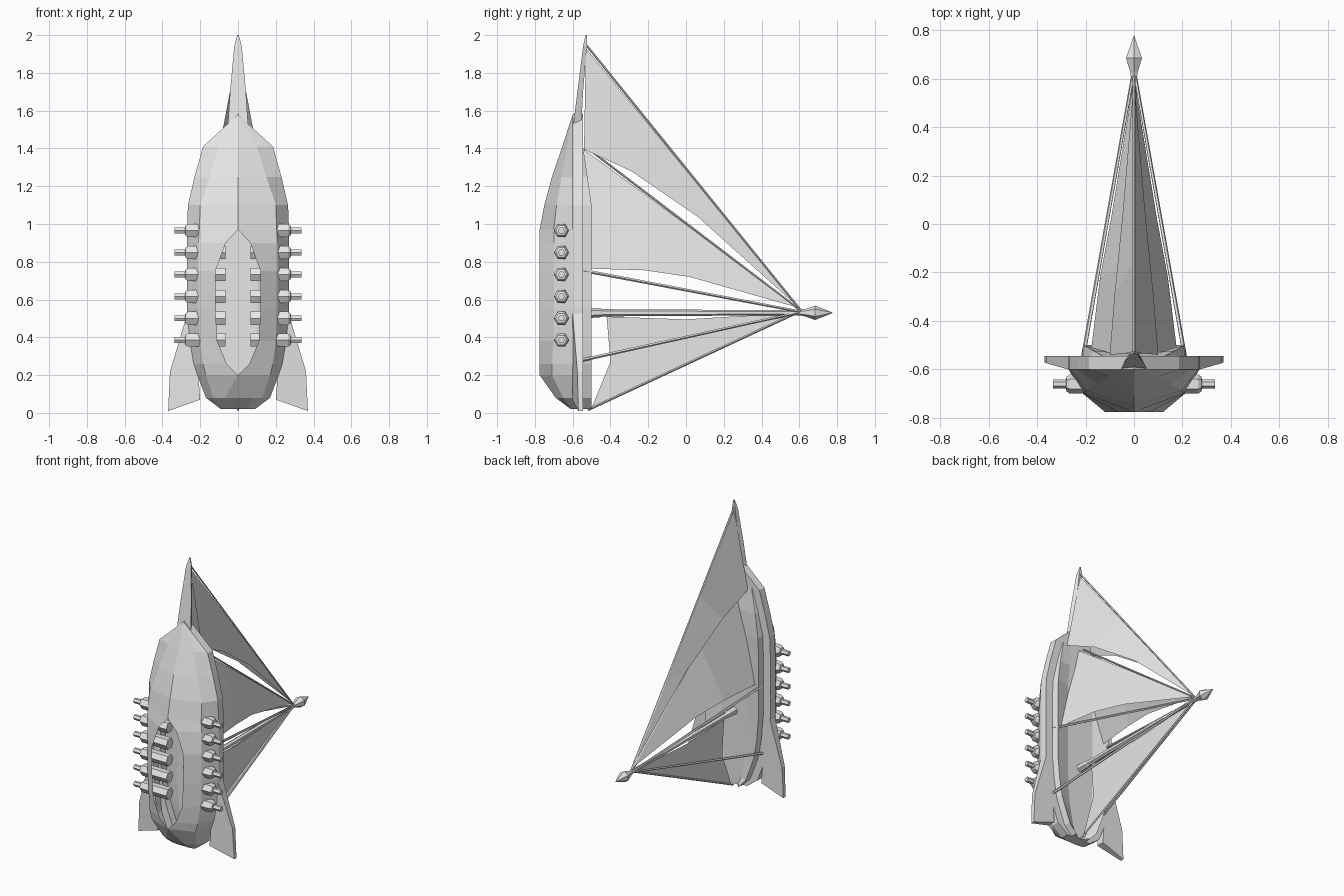
import bpy, bmesh, math
from mathutils import Vector

cube = bpy.data.objects.get("Cube")
if cube:
    bpy.data.objects.remove(cube, do_unlink=True)

grey = bpy.data.materials.new("plain_grey")
grey.use_nodes = True
grey.diffuse_color = (0.8, 0.8, 0.8, 1)
grey.node_tree.nodes["Principled BSDF"].inputs["Base Color"].default_value = grey.diffuse_color


def loft(name, rings, closed=True, caps=True, mirror=False, skip=None):
    """Join rings of points with quads; skip(ring, point) leaves a face open."""
    bm = bmesh.new()
    rows = [[bm.verts.new(p) for p in ring] for ring in rings]
    count = len(rows[0])
    for i in range(len(rows) - 1):
        for j in range(count if closed else count - 1):
            if skip and skip(i, j):
                continue
            k = (j + 1) % count
            bm.faces.new((rows[i][j], rows[i][k], rows[i + 1][k], rows[i + 1][j]))
    if caps:
        bm.faces.new(rows[0])
        bm.faces.new(rows[-1])
    bmesh.ops.remove_doubles(bm, verts=bm.verts, dist=0.0005)
    bmesh.ops.recalc_face_normals(bm, faces=bm.faces)
    mesh = bpy.data.meshes.new(name)
    bm.to_mesh(mesh)
    bm.free()
    mesh.materials.append(grey)
    obj = bpy.data.objects.new(name, mesh)
    bpy.context.collection.objects.link(obj)
    if mirror:
        mod = obj.modifiers.new("mirror", 'MIRROR')
        mod.use_clip = True
    return obj


def lathe(name, start, end, profile, sides=6, mirror=False):
    """Turned part along a line; profile holds (fraction along, radius)."""
    start, end = Vector(start), Vector(end)
    turn = Vector((0, 0, 1)).rotation_difference(end - start)
    angles = [math.tau * i / sides for i in range(sides)]
    rings = []
    for along, radius in profile:
        centre = start.lerp(end, along)
        rings.append([centre + turn @ Vector((radius * math.sin(a), radius * math.cos(a), 0))
                      for a in angles])
    return loft(name, rings, mirror=mirror)


def sail(name, head, foot_edge, mirror):
    """Sheet between a straight stay and a curved free edge, both ending at the masthead."""
    head, last = Vector(head), Vector(foot_edge[-1])
    steps = len(foot_edge) - 1
    stay = [head.lerp(last, i / steps) for i in range(steps + 1)]
    return loft(name, [stay, foot_edge], closed=False, caps=False, mirror=mirror)


# Hull: height, rail half-width, bilge half-width and depth, keel half-width and depth
RAIL_TOP, RAIL_LOW, RIDGE, FLOOR = -0.545, -0.6, -0.5, -0.53
stations = [
    (0.02, 0.09, 0.08, -0.605, 0.05, -0.61),
    (0.08, 0.17, 0.13, -0.65, 0.07, -0.69),
    (0.2, 0.215, 0.17, -0.71, 0, -0.775),
    (0.26, 0.235, 0.185, -0.71, 0.06, -0.775),
    (0.38, 0.255, 0.2, -0.7, 0.11, -0.775),
    (0.55, 0.27, 0.21, -0.7, 0.12, -0.775),
    (0.75, 0.27, 0.21, -0.7, 0.12, -0.775),
    (0.9, 0.27, 0.21, -0.7, 0.065, -0.775),
    (0.97, 0.27, 0.205, -0.7, 0, -0.775),
    (1.1, 0.265, 0.2, -0.685, 0, -0.75),
    (1.25, 0.23, 0.15, -0.66, 0, -0.71),
    (1.41, 0.185, 0.1, -0.63, 0, -0.655),
    (1.58, 0, 0, RAIL_LOW, 0, RAIL_LOW),
]
rings = []
for z, rail, bilge, bilge_y, keel, keel_y in stations:
    inner = max(rail - 0.06, rail * 0.6)
    rise = min(1, max(0, (1.41 - z) / 0.31))
    ridge = RAIL_TOP + (RIDGE - RAIL_TOP) * rise
    floor = min(ridge, FLOOR)
    middle = min(0.1, inner * 0.5)
    section = [(0, floor), (middle, floor), (inner, ridge), (inner + 0.1 * (rail - inner), RAIL_TOP),
               (rail, RAIL_TOP), (rail, RAIL_LOW), (bilge, bilge_y), (keel, keel_y), (0, keel_y)]
    rings.append([(x, y, z) for x, y in section])


def keel_opening(i, j):
    return j == len(rings[0]) - 2 and stations[i][0] >= 0.2 and stations[i + 1][0] <= 0.97


hull = loft("hull", rings, closed=False, caps=False, mirror=True, skip=keel_opening)
loft("stern_plate", [[(x, y, z) for x, y, z in rings[0]],
                     [(x, y, z + 0.005) for x, y, z in rings[0]]], mirror=True)

# Stern fins
outline = [(0.24, -0.6, 0.6), (0.27, -0.6, 0.52), (0.36, -0.575, 0.22),
           (0.37, -0.57, 0.01), (0.2, -0.6, 0.07)]
loft("stern_fin", [outline, [(x, RAIL_TOP, z) for x, y, z in outline]], mirror=True)

# Cannons running through both sides of the hull
for i in range(6):
    z = 0.385 + i * 0.116
    lathe("cannon", (0.065, -0.66, z), (0.335, -0.66, z),
          [(0, 0.04), (0.74, 0.04), (0.79, 0.03), (0.8, 0.018), (1, 0.018)], mirror=True)

# Bowsprit
sprit = [(1.5, 0.055, -0.6, -0.555), (1.7, 0.042, -0.575, -0.545),
         (1.94, 0.02, -0.545, -0.525), (2.0, 0.004, -0.532, -0.525)]
loft("bowsprit", [[(-w, front, z), (w, front, z), (w * 0.6, back, z), (-w * 0.6, back, z)]
                  for z, w, front, back in sprit])
lathe("bowsprit_collar", (0, -0.57, 1.54), (0, -0.57, 1.585), [(0, 0.022), (1, 0.022)])

# Mast and masthead
lathe("mast", (0, -0.53, 0.53), (0, 0.62, 0.53),
      [(0, 0.028), (0.06, 0.025), (0.08, 0.019), (1, 0.013)])
lathe("masthead", (0, 0.6, 0.53), (0, 0.775, 0.53),
      [(0, 0.014), (0.15, 0.018), (0.48, 0.038), (1, 0.002)])

# Sails
MASTHEAD = (0, 0.6, 0.555)
sail("fore_sail", (0, -0.53, 1.93),
     [(0.1, -0.54, 1.395), (0.08, -0.29, 1.28), (0.045, 0.06, 1.04), MASTHEAD], True)
sail("main_sail", (0, -0.54, 1.395),
     [(0.18, -0.545, 0.765), (0.14, -0.22, 0.755), (0.095, 0.02, 0.72), MASTHEAD], True)
sail("aft_sail_upper", (0, -0.4, 0.27),
     [(0, -0.42, 0.51), (0, 0, 0.495), (0, 0.58, 0.53)], False)
sail("aft_sail_lower", (0, -0.5, 0.025),
     [(0, -0.4, 0.27), (0, 0.09, 0.4), (0, 0.58, 0.53)], False)

# Stays and side spars
for name, foot in (("fore_stay", (0, -0.53, 1.95)), ("main_stay", (0, -0.5, 1.385)),
                   ("back_stay", (0, -0.52, 0.015))):
    lathe(name, foot, (0, 0.61, 0.54), [(0, 0.006), (1, 0.006)], sides=4)
for name, z in (("upper_side_spar", 0.755), ("lower_side_spar", 0.28)):
    lathe(name, (0.21, -0.55, z), (0.005, 0.61, 0.535), [(0, 0.009), (1, 0.007)], sides=5, mirror=True)
